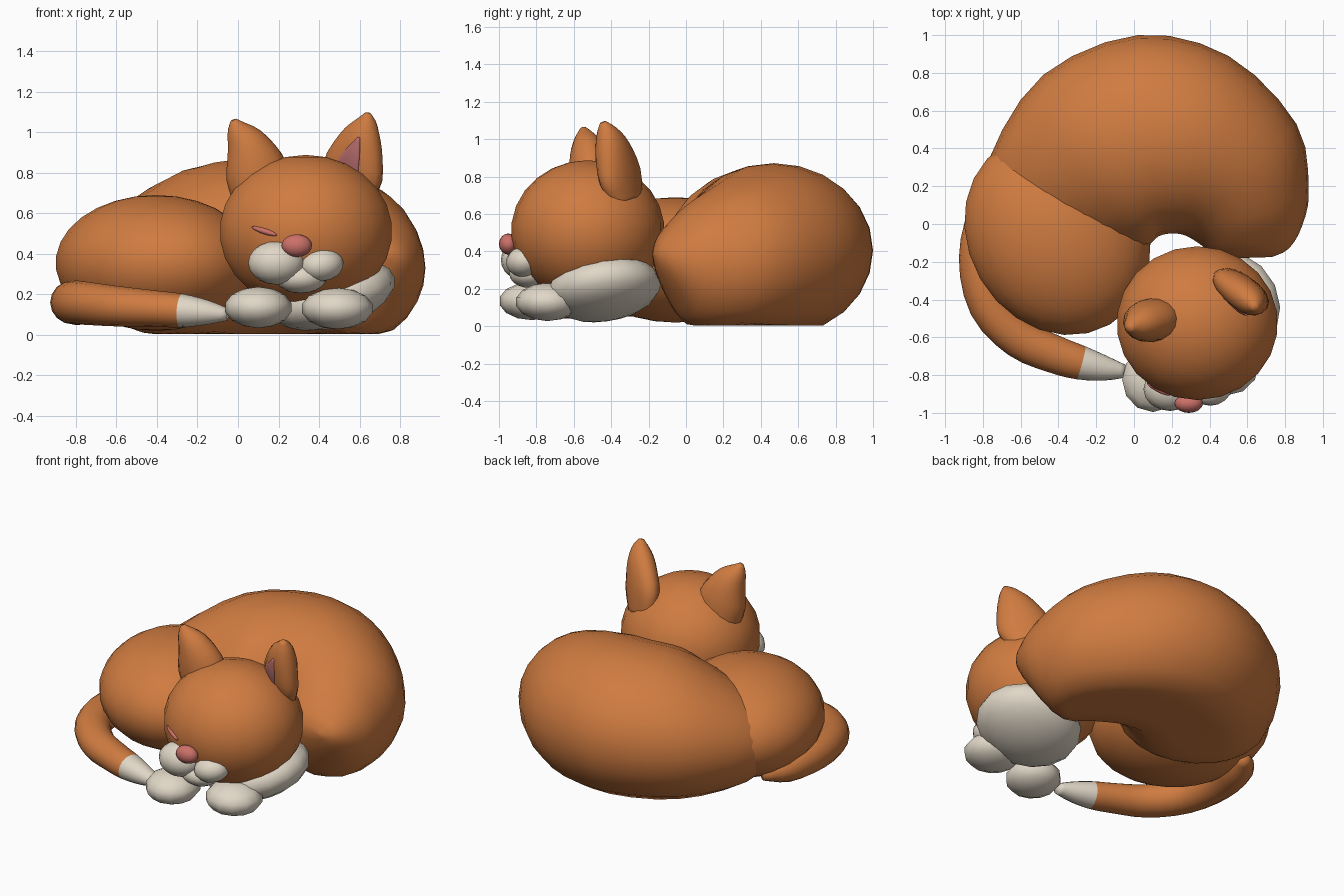
import bpy, bmesh, math
from mathutils import Vector, Euler, Matrix

cube = bpy.data.objects.get("Cube")
if cube:
    bpy.data.objects.remove(cube, do_unlink=True)


def material(name, rgb):
    m = bpy.data.materials.new(name)
    m.use_nodes = True
    col = (*rgb, 1)
    m.diffuse_color = col
    m.node_tree.nodes["Principled BSDF"].inputs["Base Color"].default_value = col
    return m


ORANGE = material("ginger_fur", (0.63, 0.2, 0.052))
CREAM = material("cream_fur", (0.75, 0.68, 0.57))
PINK = material("pink_skin", (0.6, 0.165, 0.14))
MAUVE = material("inner_ear_pink", (0.47, 0.15, 0.15))


def finish(name, bm, *mats):
    bmesh.ops.recalc_face_normals(bm, faces=bm.faces)
    mesh = bpy.data.meshes.new(name)
    bm.to_mesh(mesh)
    bm.free()
    for m in mats:
        mesh.materials.append(m)
    for p in mesh.polygons:
        p.use_smooth = True
    ob = bpy.data.objects.new(name, mesh)
    bpy.context.collection.objects.link(ob)
    return ob


def ball(name, mat, centre, radii, turn=(0, 0, 0), segs=16):
    """Stretched sphere; turn is in degrees."""
    bm = bmesh.new()
    bmesh.ops.create_uvsphere(bm, u_segments=segs, v_segments=segs * 5 // 8, radius=1)
    rot = Euler([math.radians(a) for a in turn]).to_matrix().to_4x4()
    bm.transform(Matrix.Translation(centre) @ rot @ Matrix.Diagonal((*radii, 1)))
    return finish(name, bm, mat)


def smooth_rows(rows, steps=3):
    """Pass a soft curve through rows of numbers."""
    rows = [Vector(r) for r in rows]
    out = []
    for i in range(len(rows) - 1):
        a, b, c, d = rows[max(i - 1, 0)], rows[i], rows[i + 1], rows[min(i + 2, len(rows) - 1)]
        for k in range(steps):
            t = k / steps
            out.append(b + (c - a) * (t / 2) + (a * 2 - b * 5 + c * 4 - d) * (t * t / 2)
                       + (b * 3 - a - c * 3 + d) * (t ** 3 / 2))
    return out + [rows[-1]]


def skin(name, ellipses, mats, segs, second_from=None):
    """Join ellipses (centre, side, top), flattened where they meet the ground."""
    bm = bmesh.new()
    angles = [math.tau * k / segs for k in range(segs)]
    rings = [[bm.verts.new(c + side * math.cos(a) + top * math.sin(a)) for a in angles]
             for c, side, top in ellipses]
    for v in bm.verts:
        v.co.z = max(v.co.z, 0.005)
    for i in range(len(rings) - 1):
        for k in range(segs):
            n = (k + 1) % segs
            f = bm.faces.new((rings[i][k], rings[i][n], rings[i + 1][n], rings[i + 1][k]))
            if second_from is not None and i >= second_from:
                f.material_index = 1
    bm.faces.new(rings[0])
    bm.faces.new(rings[-1]).material_index = len(mats) - 1
    return finish(name, bm, *mats)


def tube(name, rows, mats, up=(0, 0, 1), segs=16, second_from=None):
    """Sweep along rows of x, y, z, half width, half height."""
    rows = smooth_rows(rows)
    pts = [Vector(r[:3]) for r in rows]
    ellipses = []
    for i, r in enumerate(rows):
        tangent = (pts[min(i + 1, len(pts) - 1)] - pts[max(i - 1, 0)]).normalized()
        side = tangent.cross(Vector(up)).normalized()
        ellipses.append((pts[i], side * r[3], side.cross(tangent) * r[4]))
    return skin(name, ellipses, mats, segs, second_from)


def bean(name, rows, mats, segs=24):
    """Skin upright sections given by inner x, y, outer x, y, low z, high z."""
    ellipses = []
    for ix, iy, ox, oy, low, high in smooth_rows(rows):
        centre = Vector(((ix + ox) / 2, (iy + oy) / 2, (low + high) / 2))
        side = Vector(((ox - ix) / 2, (oy - iy) / 2, 0))
        ellipses.append((centre, side, Vector((0, 0, (high - low) / 2))))
    return skin(name, ellipses, mats, segs)


# Curled torso, from shoulder round to the rump
bean("body", [
    (0.57, -0.18, 0.73, -0.175, 0.36, 0.41),
    (0.47, -0.17, 0.82, -0.13, 0.27, 0.48),
    (0.40, -0.145, 0.89, -0.01, 0.14, 0.56),
    (0.34, -0.10, 0.925, 0.18, 0.0, 0.66),
    (0.27, -0.06, 0.86, 0.53, -0.04, 0.765),
    (0.20, -0.05, 0.50, 0.89, -0.06, 0.855),
    (0.13, -0.065, 0.02, 1.0, -0.06, 0.87),
    (0.08, -0.11, -0.48, 0.79, -0.05, 0.825),
    (0.02, -0.14, -0.76, 0.36, 0.0, 0.67),
    (-0.10, -0.15, -0.74, 0.10, 0.13, 0.53),
    (-0.25, -0.15, -0.60, 0.0, 0.32, 0.38)], [ORANGE])
ball("haunch", ORANGE, (-0.405, -0.055, 0.355), (0.555, 0.475, 0.335), (0, 0, 120), 24)

# Tail wrapping round to the front, with a cream tip
tube("tail", [
    (-0.70, 0.20, 0.12, 0.03, 0.03),
    (-0.77, 0.06, 0.145, 0.10, 0.095),
    (-0.815, -0.18, 0.16, 0.112, 0.108),
    (-0.763, -0.43, 0.157, 0.112, 0.107),
    (-0.605, -0.605, 0.142, 0.107, 0.10),
    (-0.42, -0.69, 0.13, 0.10, 0.09),
    (-0.28, -0.735, 0.12, 0.09, 0.083),
    (-0.15, -0.765, 0.11, 0.065, 0.06),
    (-0.05, -0.78, 0.10, 0.035, 0.03)], [ORANGE, CREAM], second_from=18)

# Chest and front paws
ball("chest", CREAM, (0.46, -0.44, 0.20), (0.325, 0.31, 0.16), (8, -15, 0))
ball("right_paw", CREAM, (0.10, -0.825, 0.135), (0.167, 0.175, 0.102), segs=12)
ball("left_paw", CREAM, (0.49, -0.74, 0.13), (0.178, 0.172, 0.102), segs=12)

# Head and face
ball("head", ORANGE, (0.335, -0.525, 0.51), (0.43, 0.41, 0.378), segs=22)
ball("right_cheek", CREAM, (0.19, -0.875, 0.355), (0.14, 0.115, 0.107))
ball("left_cheek", CREAM, (0.415, -0.87, 0.345), (0.108, 0.09, 0.08), (0, -8, 20))
ball("chin", CREAM, (0.31, -0.835, 0.28), (0.125, 0.11, 0.075))
ball("nose", PINK, (0.29, -0.95, 0.44), (0.075, 0.05, 0.056))
ball("closed_eye", PINK, (0.13, -0.873, 0.512), (0.074, 0.018, 0.015), (0, 16, -28), 12)

# Ears
tube("right_ear", [
    (0.11, -0.50, 0.64, 0.13, 0.11),
    (0.093, -0.51, 0.80, 0.155, 0.115),
    (0.047, -0.525, 0.93, 0.11, 0.095),
    (0.0, -0.54, 1.01, 0.06, 0.057),
    (-0.022, -0.55, 1.06, 0.016, 0.016)], [ORANGE], up=(0.1, -1, 0))
tube("left_ear", [
    (0.55, -0.31, 0.66, 0.12, 0.06),
    (0.565, -0.352, 0.80, 0.17, 0.085),
    (0.605, -0.395, 0.95, 0.12, 0.082),
    (0.632, -0.425, 1.04, 0.062, 0.055),
    (0.64, -0.445, 1.092, 0.016, 0.016)], [ORANGE], up=(-0.5, -0.85, 0))
tube("left_inner_ear", [
    (0.525, -0.405, 0.78, 0.085, 0.014),
    (0.54, -0.43, 0.83, 0.07, 0.014),
    (0.567, -0.46, 0.90, 0.043, 0.014),
    (0.597, -0.478, 0.975, 0.006, 0.008)], [MAUVE], up=(-0.5, -0.85, 0))
